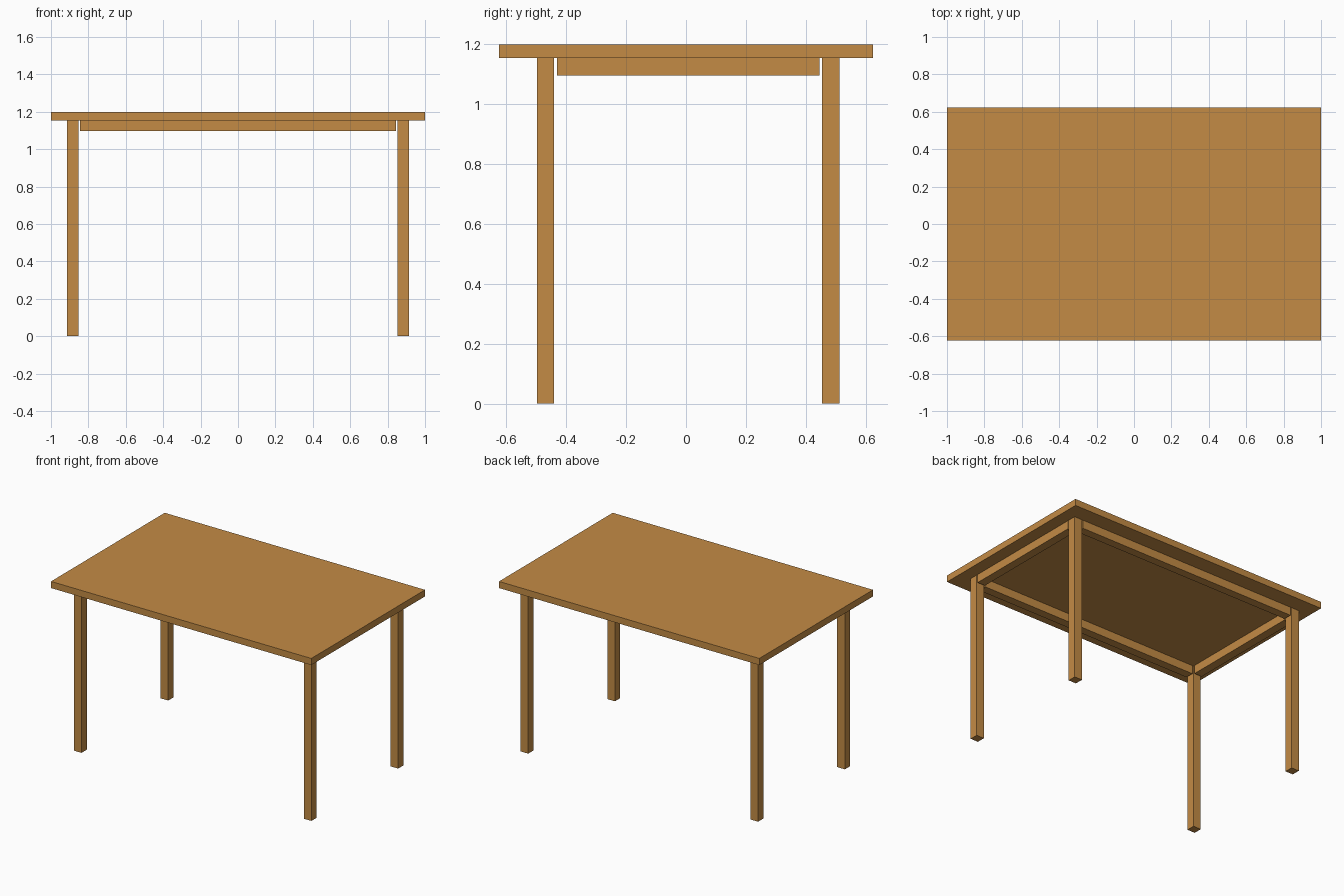
import bpy
import bmesh
from mathutils import Vector

if "Cube" in bpy.data.objects:
    bpy.data.objects.remove(bpy.data.objects["Cube"])

wood = bpy.data.materials.new("wood")
wood.diffuse_color = (0.55, 0.26, 0.06, 1)
wood.use_nodes = True
wood.node_tree.nodes["Principled BSDF"].inputs["Base Color"].default_value = wood.diffuse_color


def box(name, lo, hi):
    """Box spanning two opposite corners."""
    lo, hi = Vector(lo), Vector(hi)
    bm = bmesh.new()
    bmesh.ops.create_cube(bm, size=1)
    bmesh.ops.scale(bm, vec=hi - lo, verts=bm.verts)
    mesh = bpy.data.meshes.new(name)
    bm.to_mesh(mesh)
    bm.free()
    mesh.materials.append(wood)
    obj = bpy.data.objects.new(name, mesh)
    obj.location = (lo + hi) / 2
    bpy.context.collection.objects.link(obj)


TOP, UNDER, RAIL = 1.2, 1.154, 1.096   # heights: top, underside, rail bottom
XO, XI = 0.913, 0.854                  # leg outer / inner x
YO, YI = 0.505, 0.447                  # leg outer / inner y, about CY
CY = 0.007                             # the frame sits slightly to the back
GAP = 0.009                            # gap between rails and legs

# Tabletop
box("tabletop", (-1, -0.624, UNDER), (1, 0.624, TOP))

# Square legs
for sx, side in ((-1, "left"), (1, "right")):
    for sy, end in ((-1, "front"), (1, "back")):
        x = sorted((sx * XI, sx * XO))
        y = sorted((CY + sy * YI, CY + sy * YO))
        box(f"{end}_{side}_leg", (x[0], y[0], 0), (x[1], y[1], UNDER))

# Rails under the top, flush with the legs
for s, long_name, short_name in ((-1, "front_rail", "left_rail"), (1, "back_rail", "right_rail")):
    y = sorted((CY + s * YI, CY + s * YO))
    box(long_name, (-XI + GAP, y[0], RAIL), (XI - GAP, y[1], UNDER))
    x = sorted((s * XI, s * XO))
    box(short_name, (x[0], CY - YI + GAP, RAIL), (x[1], CY + YI - GAP, UNDER))
